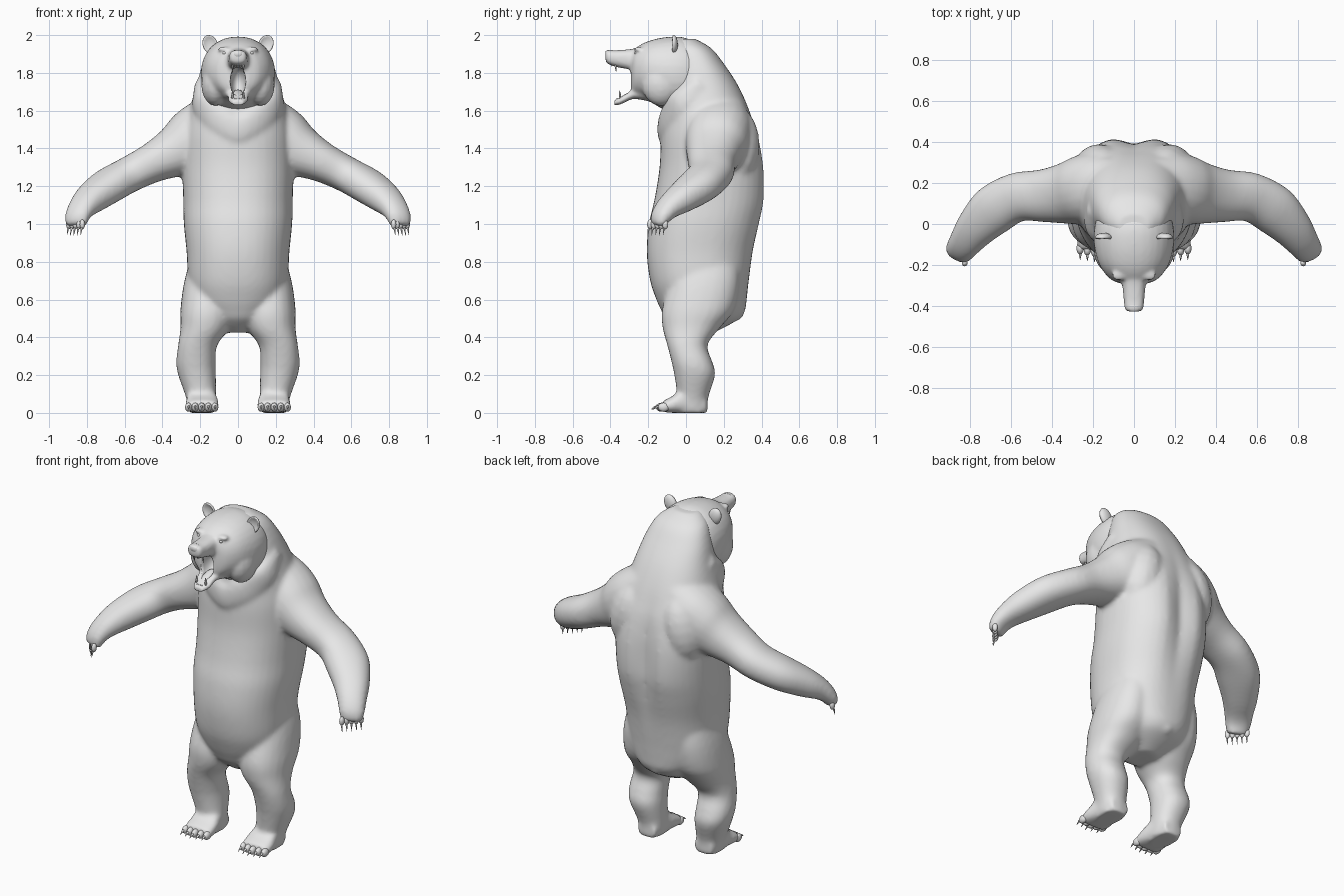
import bpy, bmesh, math
from mathutils import Vector, Matrix

fur = bpy.data.materials.new("grey_fur")
fur.diffuse_color = (0.8, 0.8, 0.8, 1)
X, Y, Z = Vector((1, 0, 0)), Vector((0, 1, 0)), Vector((0, 0, 1))


def finish(bm, name):
    bmesh.ops.recalc_face_normals(bm, faces=bm.faces)
    me = bpy.data.meshes.new(name)
    bm.to_mesh(me)
    bm.free()
    me.materials.append(fur)
    me.shade_smooth()
    ob = bpy.data.objects.new(name, me)
    bpy.context.collection.objects.link(ob)
    return ob


def fuse(ob, voxel, iterations):
    """Merge overlapping volumes into one relaxed skin."""
    rm = ob.modifiers.new("fuse", 'REMESH')
    rm.mode, rm.voxel_size, rm.use_smooth_shade = 'VOXEL', voxel, True
    sm = ob.modifiers.new("relax", 'SMOOTH')
    sm.factor, sm.iterations = 0.5, iterations


def refine(rings, steps=4):
    """Add smoothly curved in-between rings."""
    out = []
    for i in range(len(rings) - 1):
        a, b, c, d = (rings[max(0, min(len(rings) - 1, i + k))] for k in (-1, 0, 1, 2))
        for s in range(steps):
            t = s / steps
            out.append(tuple(0.5 * (2 * q + (r - p) * t + (2 * p - 5 * q + 4 * r - w) * t * t
                                    + (3 * q - p - 3 * r + w) * t ** 3)
                             for p, q, r, w in zip(a, b, c, d)))
    return out + [rings[-1]]


def loft(bm, rings, power=2.2, n=24, groove=None, steps=4):
    """Skin closed superelliptic rings given as (centre, half axis, half axis)."""
    loops = []
    for c, u, v in refine(rings, steps):
        loop = []
        for i in range(n):
            a = 2 * math.pi * i / n
            ca, sa = math.cos(a), math.sin(a)
            p = c + u * math.copysign(abs(ca) ** (2 / power), ca) \
                  + v * math.copysign(abs(sa) ** (2 / power), sa)
            if groove and p.y > c.y:
                p.y -= groove(p)
            loop.append(bm.verts.new(p))
        loops.append(loop)
    for a, b in zip(loops, loops[1:]):
        for i in range(n):
            j = (i + 1) % n
            bm.faces.new((a[i], a[j], b[j], b[i]))
    bm.faces.new(loops[0])
    bm.faces.new(loops[-1])


def upright(rows):
    """Rows of z, centre x, half width, front y, back y."""
    return [(Vector((cx, (f + b) / 2, z)), X * w, Y * (b - f) / 2) for z, cx, w, f, b in rows]


def forward(rows, cx=0):
    """Rows of y, half width, bottom z, top z."""
    return [(Vector((cx, y, (lo + hi) / 2)), X * w, Z * (hi - lo) / 2) for y, w, lo, hi in rows]


def tube(rows, s=1):
    """Rows of x, y, z, vertical radius, horizontal radius along a path."""
    pts = [Vector((s * r[0], r[1], r[2])) for r in rows]
    out = []
    for i, r in enumerate(rows):
        t = (pts[min(i + 1, len(pts) - 1)] - pts[max(i - 1, 0)]).normalized()
        h = t.cross(Z).normalized()
        out.append((pts[i], h.cross(t) * r[3], h * r[4]))
    return out


def ball(bm, c, r, rot=Matrix()):
    m = Matrix.Translation(c) @ rot @ Matrix.Diagonal((*r, 1))
    return bmesh.ops.create_uvsphere(bm, u_segments=16, v_segments=10, radius=1, matrix=m)["verts"]


def spike(bm, base, tip, r):
    """Curved claw or tooth as a tapering six-sided horn."""
    base, tip = Vector(base), Vector(tip)
    d = tip - base
    u = d.orthogonal().normalized()
    v = d.cross(u).normalized()
    bend = Z * d.length * 0.12
    loft(bm, [(base, u * r, v * r), (base + d * 0.5 + bend, u * r * 0.7, v * r * 0.7),
              (tip, u * r * 0.08, v * r * 0.08)], 2, 6, None, 1)


# Body: torso, limbs and tail fused into one skin
bm = bmesh.new()
# Torso and neck, with a spine groove deepest between the shoulder blades
loft(bm, upright([
    (0.425, 0, 0.07, -0.02, 0.15), (0.49, 0, 0.16, -0.10, 0.27), (0.54, 0, 0.2, -0.13, 0.312),
    (0.60, 0, 0.24, -0.157, 0.322), (0.70, 0, 0.264, -0.19, 0.335), (0.85, 0, 0.272, -0.208, 0.362),
    (1.0, 0, 0.287, -0.197, 0.402), (1.13, 0, 0.29, -0.167, 0.43), (1.3, 0, 0.295, -0.14, 0.427),
    (1.45, 0, 0.29, -0.134, 0.398), (1.55, 0, 0.272, -0.125, 0.362), (1.65, 0, 0.245, -0.12, 0.32),
    (1.75, 0, 0.216, -0.09, 0.268), (1.85, 0, 0.187, -0.07, 0.2), (1.93, 0, 0.148, -0.07, 0.135),
    (1.98, 0, 0.08, -0.06, 0.05)]), 2.25, 40,
    lambda p: 0.045 * math.exp(-(p.x / 0.07) ** 2 - ((p.z - 1.2) / 0.3) ** 2))
# Throat ruff, hanging to a point on the chest
loft(bm, tube([(-0.19, 0.08, 1.74, 0.05, 0.04), (-0.185, -0.02, 1.64, 0.08, 0.05),
               (-0.1, -0.082, 1.55, 0.09, 0.05), (0, -0.112, 1.5, 0.085, 0.04),
               (0.1, -0.082, 1.55, 0.09, 0.05), (0.185, -0.02, 1.64, 0.08, 0.05),
               (0.19, 0.08, 1.74, 0.05, 0.04)]))
# Tail
ball(bm, (0, 0.275, 0.535), (0.04, 0.034, 0.045))
for s in (-1, 1):
    # Arm and paw, rooted high in the shoulder
    loft(bm, tube([(0.07, 0.17, 1.6, 0.13, 0.15), (0.16, 0.175, 1.5, 0.17, 0.175),
                   (0.25, 0.165, 1.43, 0.168, 0.17), (0.34, 0.148, 1.378, 0.135, 0.148),
                   (0.45, 0.137, 1.325, 0.106, 0.128), (0.57, 0.13, 1.265, 0.095, 0.12),
                   (0.68, 0.07, 1.205, 0.092, 0.122), (0.77, -0.02, 1.14, 0.08, 0.1),
                   (0.825, -0.095, 1.085, 0.06, 0.08), (0.852, -0.135, 1.035, 0.046, 0.07),
                   (0.858, -0.15, 0.99, 0.032, 0.056)], s))
    # Shoulder blade
    ball(bm, (s * 0.17, 0.27, 1.42), (0.12, 0.12, 0.2), Matrix.Rotation(-s * 0.2, 4, 'Y'))
    # Leg
    loft(bm, upright([(z, s * cx, w, f, b) for z, cx, w, f, b in (
        (0.0, 0.19, 0.07, -0.06, 0.118), (0.08, 0.195, 0.08, -0.047, 0.118),
        (0.2, 0.217, 0.1, -0.062, 0.155), (0.27, 0.223, 0.104, -0.077, 0.14),
        (0.36, 0.213, 0.104, -0.1, 0.114), (0.45, 0.175, 0.13, -0.124, 0.18),
        (0.55, 0.163, 0.142, -0.127, 0.258), (0.7, 0.158, 0.126, -0.08, 0.285),
        (0.85, 0.14, 0.1, -0.02, 0.27))]))
    # Foot
    loft(bm, forward([(0.11, 0.06, 0.0, 0.08), (0.0, 0.078, 0.0, 0.13), (-0.07, 0.089, 0.0, 0.09),
                      (-0.125, 0.084, 0.003, 0.062)], s * 0.19), 2.8)
fuse(finish(bm, "body"), 0.012, 11)

# Head with muzzle and lower jaw
bm = bmesh.new()
loft(bm, forward([(-0.292, 0.055, 1.69, 1.89), (-0.268, 0.115, 1.68, 1.93), (-0.2, 0.168, 1.652, 1.968),
                  (-0.1, 0.195, 1.6, 1.99), (0.0, 0.19, 1.6, 1.985), (0.1, 0.155, 1.65, 1.93)]), 2.15, 32)
loft(bm, forward([(-0.22, 0.085, 1.79, 1.95), (-0.28, 0.06, 1.81, 1.928), (-0.37, 0.05, 1.832, 1.92),
                  (-0.41, 0.046, 1.845, 1.922), (-0.426, 0.034, 1.86, 1.915)]), 2.6)
loft(bm, forward([(-0.2, 0.095, 1.65, 1.76), (-0.28, 0.062, 1.662, 1.715), (-0.34, 0.052, 1.636, 1.676),
                  (-0.38, 0.032, 1.625, 1.658)]), 2.6)
for s in (-1, 1):
    # Brow and cheek
    ball(bm, (s * 0.075, -0.25, 1.925), (0.035, 0.025, 0.014))
    ball(bm, (s * 0.12, -0.13, 1.74), (0.075, 0.105, 0.115))
head = finish(bm, "head")
fuse(head, 0.01, 6)

# Open mouth cavity
bm = bmesh.new()
ball(bm, (0, -0.305, 1.755), (0.043, 0.1, 0.08))
cutter = finish(bm, "mouth_cutter")
cutter.hide_render = True
cutter.hide_viewport = True
cut = head.modifiers.new("mouth", 'BOOLEAN')
cut.operation, cut.object, cut.solver = 'DIFFERENCE', cutter, 'EXACT'

# Tongue
bm = bmesh.new()
ball(bm, (0, -0.29, 1.688), (0.026, 0.06, 0.012), Matrix.Rotation(0.35, 4, 'X'))
finish(bm, "tongue")

# Nose pad
bm = bmesh.new()
loft(bm, forward([(-0.395, 0.032, 1.88, 1.922), (-0.415, 0.03, 1.88, 1.92), (-0.426, 0.02, 1.887, 1.914)]), 2.6, 12)
finish(bm, "nose")

# Teeth: canines and small front teeth in both jaws
bm = bmesh.new()
for s in (-1, 1):
    spike(bm, (s * 0.03, -0.375, 1.85), (s * 0.028, -0.37, 1.803), 0.007)
    spike(bm, (s * 0.03, -0.348, 1.655), (s * 0.03, -0.352, 1.71), 0.007)
    for k in (0.006, 0.017):
        spike(bm, (s * k, -0.395, 1.855), (s * k, -0.395, 1.832), 0.005)
        spike(bm, (s * k, -0.362, 1.65), (s * k, -0.366, 1.668), 0.005)
finish(bm, "teeth")

# Toes and claws on paws and feet
toes, claws = bmesh.new(), bmesh.new()
for s in (-1, 1):
    for i in range(5):
        t = i / 2 - 1
        x, y = s * (0.122 + 0.035 * i), -0.118 - 0.006 * (2 - abs(i - 2))
        ball(toes, (x, y, 0.03), (0.018, 0.03, 0.024))
        spike(claws, (x, y - 0.018, 0.034), (x, y - 0.056, 0.018), 0.008)
        x, y = s * (0.86 + 0.036 * t), -0.15 + 0.04 * t
        ball(toes, (x, y, 0.998), (0.014, 0.016, 0.026))
        spike(claws, (x, y - 0.004, 0.99), (x + s * 0.01, y - 0.012, 0.938), 0.007)
finish(toes, "toes")
finish(claws, "claws")

# Dished ears
bm = bmesh.new()
for s in (-1, 1):
    c = Vector((s * 0.147, -0.065, 1.95))
    for v in ball(bm, c, (0.04, 0.022, 0.052), Matrix.Rotation(s * 0.4, 4, 'Y')):
        if v.co.y < c.y - 0.008:
            v.co.y = 2 * (c.y - 0.008) - v.co.y
finish(bm, "ears")

# Eyes
bm = bmesh.new()
for s in (-1, 1):
    ball(bm, (s * 0.072, -0.262, 1.905), (0.012, 0.012, 0.009))
finish(bm, "eyes")
